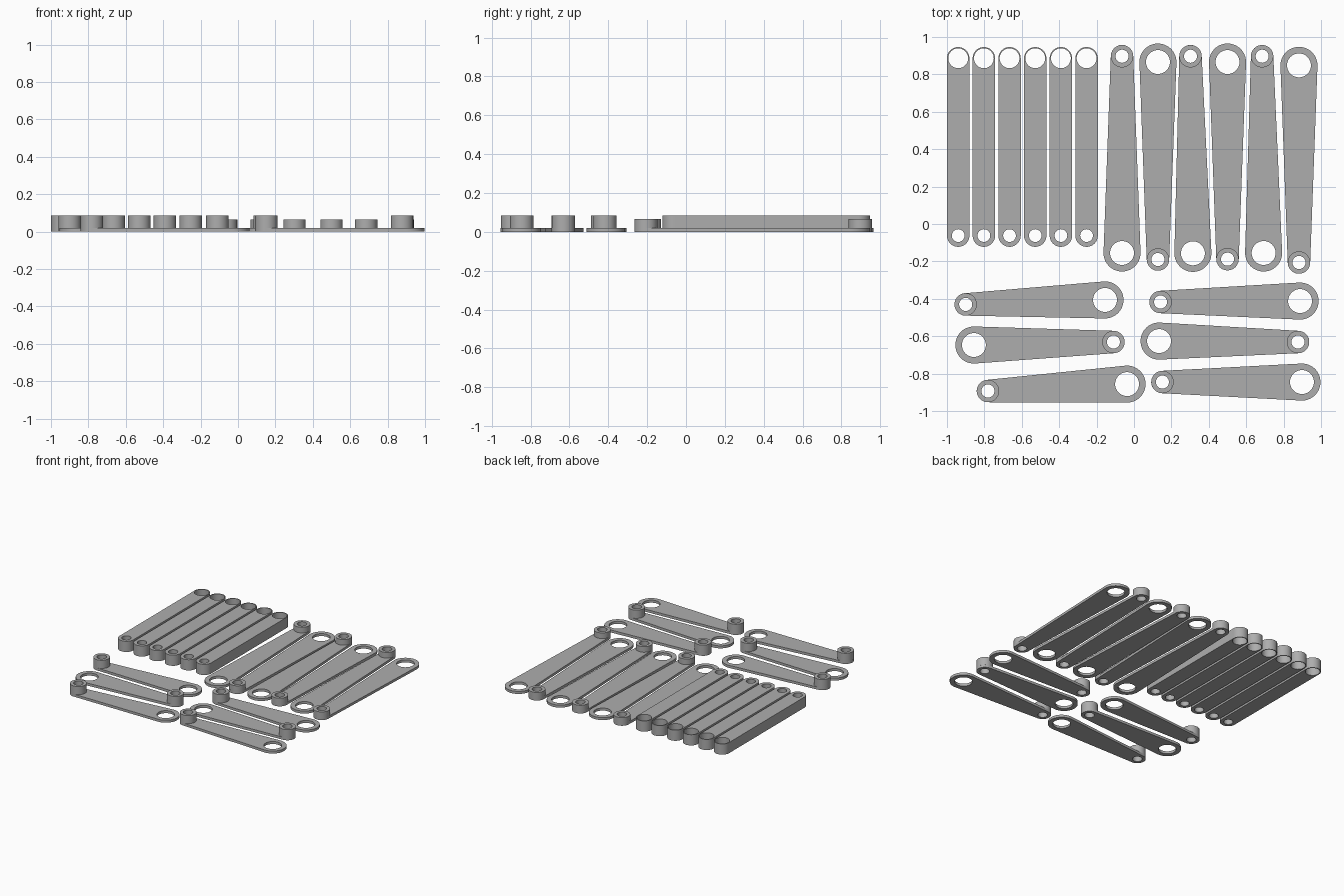
import bpy, bmesh, math

if "Cube" in bpy.data.objects:
    bpy.data.objects.remove(bpy.data.objects["Cube"])

grey = bpy.data.materials.new("grey_plastic")
grey.diffuse_color = (0.42, 0.42, 0.42, 1)
grey.use_nodes = True
grey.node_tree.nodes["Principled BSDF"].inputs["Base Color"].default_value = grey.diffuse_color


def arc(c, r, a0, a1, n):
    return [(c[0] + r * math.cos(a0 + (a1 - a0) * i / n),
             c[1] + r * math.sin(a0 + (a1 - a0) * i / n)) for i in range(n + 1)]


def circle(c, r, n=48):
    return arc(c, r, 0, 2 * math.pi, n)[:-1]


def tapered_outline(a, ra, b, rb):
    """Outline of two round ends joined by their outer tangents."""
    dx, dy = b[0] - a[0], b[1] - a[1]
    ang = math.atan2(dy, dx)
    t = math.acos((ra - rb) / math.hypot(dx, dy))
    return (arc(a, ra, ang + t, ang + 2 * math.pi - t, 28)
            + arc(b, rb, ang - t, ang + t, 28))


def slab(name, loops, z0, z1):
    """Flat part with holes: the first loop is the outline, the rest are holes."""
    bm = bmesh.new()
    edges = []
    for loop in loops:
        vs = [bm.verts.new((x, y, z0)) for x, y in loop]
        edges += [bm.edges.new((vs[i - 1], vs[i])) for i in range(len(vs))]
    bmesh.ops.triangle_fill(bm, use_beauty=True, use_dissolve=False, edges=edges)
    ext = bmesh.ops.extrude_face_region(bm, geom=bm.faces[:], use_keep_orig=True)
    top = [g for g in ext["geom"] if isinstance(g, bmesh.types.BMVert)]
    bmesh.ops.translate(bm, verts=top, vec=(0, 0, z1 - z0))
    bmesh.ops.recalc_face_normals(bm, faces=bm.faces[:])
    me = bpy.data.meshes.new(name)
    bm.to_mesh(me)
    bm.free()
    ob = bpy.data.objects.new(name, me)
    bpy.context.collection.objects.link(ob)
    me.materials.append(grey)
    bpy.context.view_layer.objects.active = ob
    ob.select_set(True)
    bpy.ops.object.shade_smooth_by_angle(angle=math.radians(30))
    ob.select_set(False)


# Six thick straight bars, wide hole at the back and narrow hole at the front
for i in range(6):
    x = -0.94 + 0.1373 * i
    back, front = (x, 0.886), (x, -0.062)
    slab(f"straight_bar_{i + 1}",
         [tapered_outline(back, 0.06, front, 0.06),
          circle(back, 0.053), circle(front, 0.034)], 0, 0.085)

# Tapered arms: wide end centre, narrow end centre, boss height
LONG, SHORT = 0.065, 0.085
arms = [
    ((-0.064, -0.155), (-0.064, 0.897), LONG),
    ((0.128, 0.866), (0.128, -0.190), LONG),
    ((0.315, -0.157), (0.302, 0.897), LONG),
    ((0.500, 0.866), (0.500, -0.188), LONG),
    ((0.693, -0.155), (0.685, 0.897), LONG),
    ((0.882, 0.848), (0.882, -0.206), LONG),
    ((-0.155, -0.406), (-0.900, -0.430), SHORT),
    ((-0.856, -0.647), (-0.110, -0.631), SHORT),
    ((-0.037, -0.856), (-0.781, -0.893), SHORT),
    ((0.888, -0.412), (0.142, -0.417), SHORT),
    ((0.134, -0.626), (0.877, -0.631), SHORT),
    ((0.898, -0.845), (0.152, -0.845), SHORT),
]
for i, (wide, narrow, h) in enumerate(arms):
    # Thin plate with a hole at each end
    slab(f"arm_plate_{i + 1}",
         [tapered_outline(wide, 0.099, narrow, 0.06),
          circle(wide, 0.064), circle(narrow, 0.035)], 0, 0.02)
    # Raised ring on the narrow end
    slab(f"arm_boss_{i + 1}",
         [circle(narrow, 0.06), circle(narrow, 0.035)], 0.02, h)
